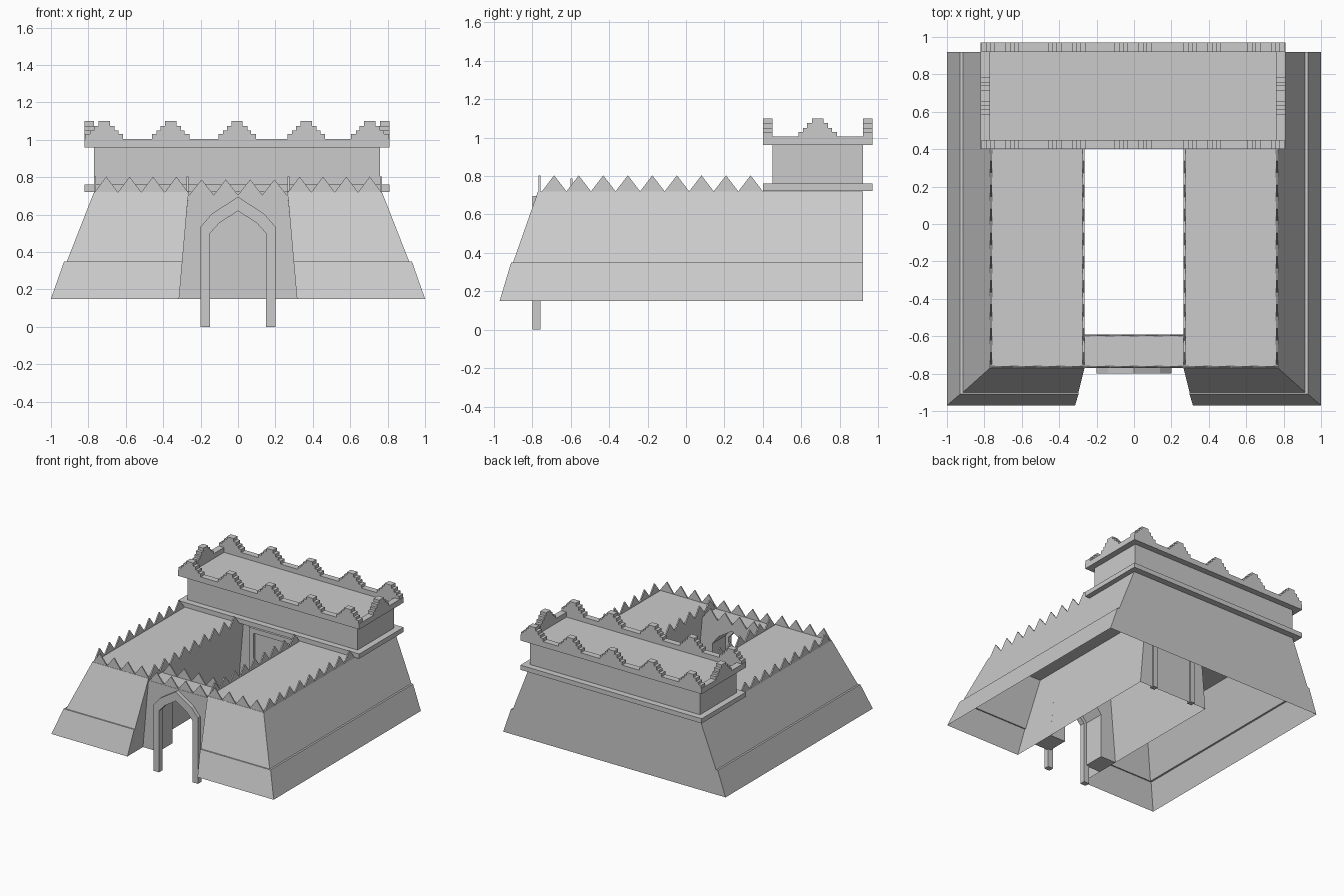
import bpy, bmesh
from mathutils import Vector

if "Cube" in bpy.data.objects:
    bpy.data.objects.remove(bpy.data.objects["Cube"])


def finish(name, bm):
    bmesh.ops.recalc_face_normals(bm, faces=bm.faces[:])
    me = bpy.data.meshes.new(name)
    bm.to_mesh(me)
    bm.free()
    ob = bpy.data.objects.new(name, me)
    bpy.context.collection.objects.link(ob)
    return ob


def add_prism(bm, pts, a, b, along):
    """Extrude a profile (u, z): along 'y' u is x, along 'x' u is y."""
    def place(u, z, t):
        return (u, t, z) if along == 'y' else (t, u, z)
    rings = [[bm.verts.new(place(u, z, t)) for u, z in pts] for t in (a, b)]
    bm.faces.new(rings[0])
    bm.faces.new(rings[1][::-1])
    n = len(pts)
    for i in range(n):
        j = (i + 1) % n
        bm.faces.new((rings[0][i], rings[1][i], rings[1][j], rings[0][j]))


def prism(name, pts, a, b, along='y'):
    bm = bmesh.new()
    add_prism(bm, pts, a, b, along)
    return finish(name, bm)


def box(name, x0, x1, y0, y1, z0, z1):
    return prism(name, [(x0, z0), (x1, z0), (x1, z1), (x0, z1)], y0, y1)


def mirrored(half):
    """Complete a right-half open profile that ends on x = 0."""
    return half + [(-x, z) for x, z in reversed(half[:-1])]


# U-shaped battered walls with plinth step and flat roof, open underneath
BACK, COURT = 0.92, 0.45
levels = [(0.15, 1.0, -0.97, 0.315), (0.35, 0.93, -0.91, 0.297),
          (0.35, 0.915, -0.90, 0.297), (0.72, 0.77, -0.77, 0.265)]
bm = bmesh.new()
rings = []
for z, X, F, I in levels:
    right = [(X, BACK), (X, F), (I, F), (I, COURT)]
    plan = right + [(-x, y) for x, y in reversed(right)]
    rings.append([bm.verts.new((x, y, z)) for x, y in plan])
for lo, hi in zip(rings, rings[1:]):
    for i in range(8):
        j = (i + 1) % 8
        bm.faces.new((lo[i], lo[j], hi[j], hi[i]))
bm.faces.new(rings[-1])
finish("fortress_walls", bm)

# Gate block with pointed passage
passage = mirrored([(0.175, 0.15), (0.175, 0.51), (0.12, 0.58), (0, 0.655)])
prism("gate_block", [(-0.315, 0.15), (-0.266, 0.705), (0.266, 0.705), (0.315, 0.15)]
      + passage, -0.77, -0.59)

# Pointed arch frame in front of the gate, reaching the ground
outer = mirrored([(0.2, 0), (0.2, 0.535), (0.14, 0.605), (0, 0.695)])
inner = mirrored([(0.15, 0), (0.15, 0.5), (0.1, 0.555), (0, 0.62)])
prism("gate_arch_frame", outer + inner[::-1], -0.80, -0.757)

# Square door frame on the courtyard's rear wall
prism("courtyard_door_frame", [(0.2, 0.15), (0.2, 0.7), (-0.2, 0.7), (-0.2, 0.15),
      (-0.16, 0.15), (-0.16, 0.66), (0.16, 0.66), (0.16, 0.15)], 0.425, 0.465)


# Rows of triangular teeth along the roof edges
def teeth(name, u0, u1, n, t, along, z=0.72):
    bm = bmesh.new()
    step = (u1 - u0) / n
    for i in range(n):
        u = u0 + i * step
        add_prism(bm, [(u, z), (u + step, z), (u + step / 2, z + 0.083)],
                  t - 0.005, t + 0.005, along)
    return finish(name, bm)


for s, side in ((-1, "left"), (1, "right")):
    teeth(side + "_outer_teeth", -0.75, 0.4, 9, s * 0.765, 'x')
    teeth(side + "_inner_teeth", -0.75, 0.4, 9, s * 0.27, 'x')
    teeth(side + "_front_teeth", s * 0.517 - 0.25, s * 0.517 + 0.25, 4, -0.763, 'y')
teeth("gate_front_teeth", -0.26, 0.26, 4, -0.763, 'y', 0.705)
teeth("gate_rear_teeth", -0.26, 0.26, 4, -0.595, 'y', 0.705)

# Rear hall on a projecting ledge
box("hall_ledge", -0.82, 0.81, 0.4, 0.97, 0.722, 0.76)
box("hall", -0.77, 0.76, 0.45, 0.92, 0.76, 0.965)


# Parapet rails with stepped merlons
def parapet(name, u0, u1, centres, a, b, along):
    steps = [(0.1, 1.005), (0.1, 1.03), (0.075, 1.03), (0.075, 1.05),
             (0.055, 1.05), (0.055, 1.075), (0.03, 1.075), (0.03, 1.1)]
    pts = [(u0, 0.96), (u0, 1.005)]
    for c in centres:
        pts += [(c - w, z) for w, z in steps]
        pts += [(c + w, z) for w, z in reversed(steps)]
    prism(name, pts + [(u1, 1.005), (u1, 0.96)], a, b, along)


xs = [-0.715, -0.36, -0.005, 0.365, 0.705]
parapet("front_parapet", -0.82, 0.81, xs, 0.4, 0.45, 'y')
parapet("rear_parapet", -0.82, 0.81, xs, 0.92, 0.97, 'y')
parapet("left_parapet", 0.45, 0.92, [0.685], -0.82, -0.77, 'x')
parapet("right_parapet", 0.45, 0.92, [0.685], 0.76, 0.81, 'x')
